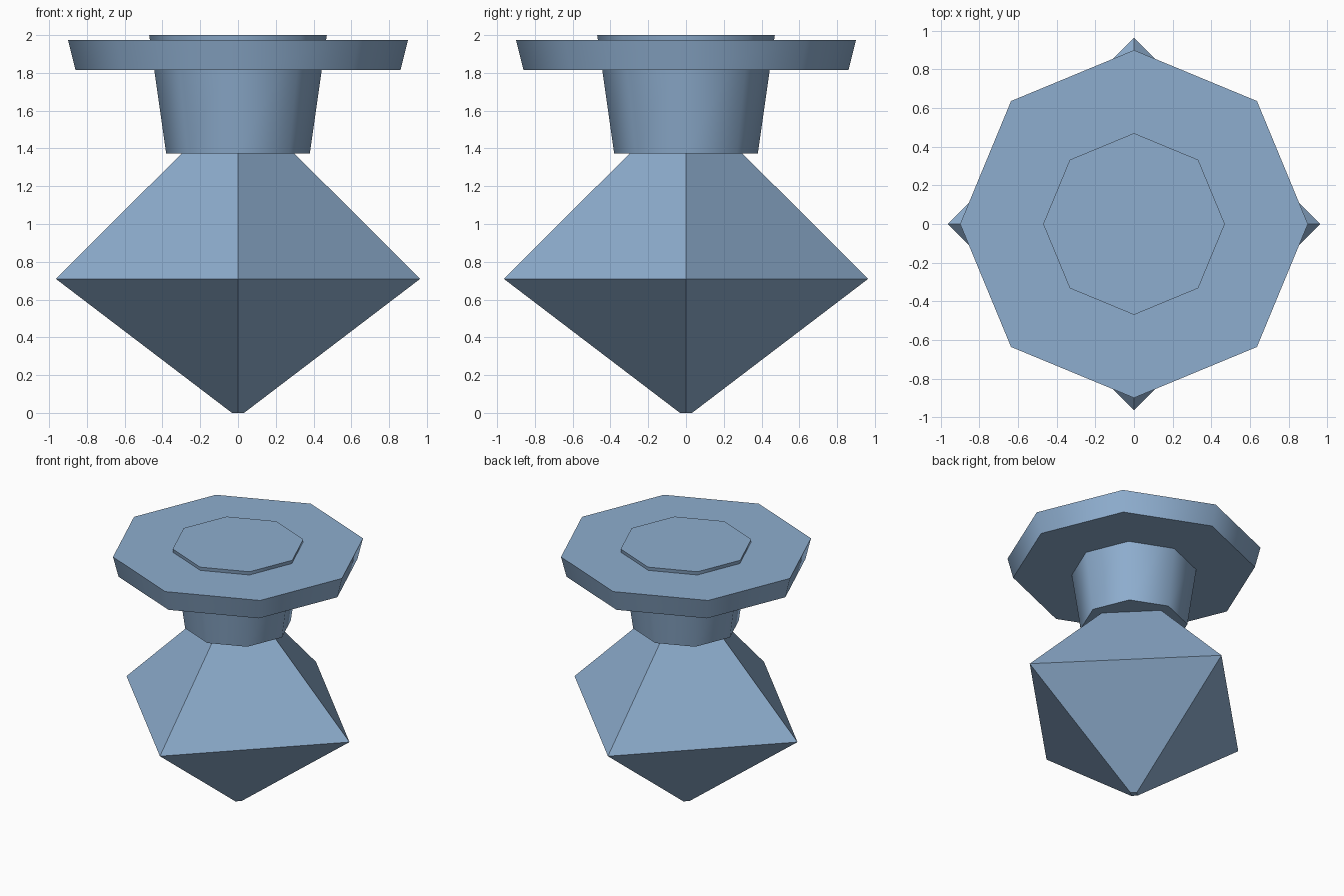
import bpy, bmesh, math

if "Cube" in bpy.data.objects:
    bpy.data.objects.remove(bpy.data.objects["Cube"])

blue = bpy.data.materials.new("steel blue")
blue.diffuse_color = (0.27, 0.42, 0.62, 1.0)
blue.use_nodes = True
blue.node_tree.nodes["Principled BSDF"].inputs["Base Color"].default_value = blue.diffuse_color


def turned(name, sides, profile, smooth=False):
    """Closed solid from (radius, z) rings, with a corner on each axis."""
    bm = bmesh.new()
    rings = [[bm.verts.new((r * math.cos(math.tau * i / sides),
                            r * math.sin(math.tau * i / sides), z))
              for i in range(sides)] for r, z in profile]
    for low, high in zip(rings, rings[1:]):
        for i in range(sides):
            j = (i + 1) % sides
            bm.faces.new((low[i], low[j], high[j], high[i]))
    bm.faces.new(rings[0][::-1])
    bm.faces.new(rings[-1])
    mesh = bpy.data.meshes.new(name)
    bm.to_mesh(mesh)
    bm.free()
    mesh.materials.append(blue)
    obj = bpy.data.objects.new(name, mesh)
    bpy.context.collection.objects.link(obj)
    if smooth:
        bpy.ops.object.select_all(action='DESELECT')
        obj.select_set(True)
        bpy.context.view_layer.objects.active = obj
        bpy.ops.object.shade_smooth_by_angle(angle=math.radians(60))
    return obj


# Four-sided pointed body, its upper tip hidden in the collar
turned("body", 4, [(0.032, 0), (0.965, 0.71), (0.03, 1.64)])
# Flared neck that passes through the rim
turned("neck", 8, [(0.38, 1.372), (0.47, 2.0)], smooth=True)
# Wide octagonal rim
turned("rim", 8, [(0.86, 1.815), (0.90, 1.973)], smooth=True)
